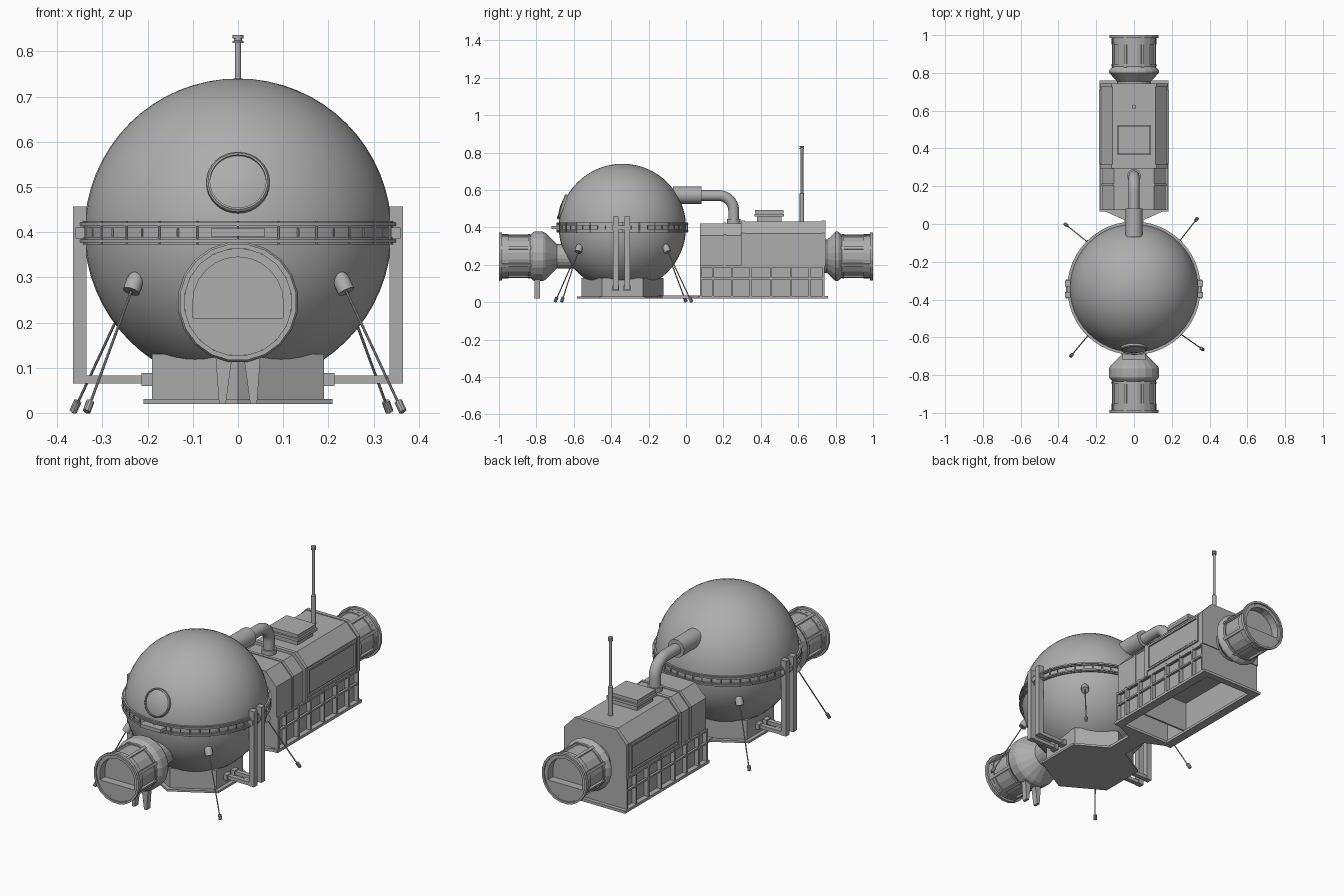
import bpy, bmesh, math
from mathutils import Vector, Matrix

if "Cube" in bpy.data.objects:
    bpy.data.objects.remove(bpy.data.objects["Cube"])

grey = bpy.data.materials.new("hull grey")
grey.diffuse_color = (0.42, 0.42, 0.42, 1)
grey.use_nodes = True
grey.node_tree.nodes["Principled BSDF"].inputs["Base Color"].default_value = grey.diffuse_color
V = Vector
CY, CZ, R = -0.34, 0.40, 0.34          # sphere centre and radius
TZ = 0.245                              # docking port axis height


def finish(name, bm, smooth=False):
    bmesh.ops.recalc_face_normals(bm, faces=bm.faces)
    me = bpy.data.meshes.new(name)
    bm.to_mesh(me)
    bm.free()
    me.materials.append(grey)
    ob = bpy.data.objects.new(name, me)
    bpy.context.collection.objects.link(ob)
    if smooth:
        bpy.context.view_layer.objects.active = ob
        ob.select_set(True)
        bpy.ops.object.shade_smooth_by_angle(angle=math.radians(35))
        ob.select_set(False)
    return ob


def add_box(bm, x0, x1, y0, y1, z0, z1):
    m = Matrix.Translation(((x0 + x1) / 2, (y0 + y1) / 2, (z0 + z1) / 2))
    bmesh.ops.create_cube(bm, size=1, matrix=m @ Matrix.Diagonal((x1 - x0, y1 - y0, z1 - z0, 1)))


def boxes(name, items):
    bm = bmesh.new()
    for b in items:
        add_box(bm, *b)
    return finish(name, bm)


def mirrored(items):
    return [b for x0, x1, *r in items for b in ((x0, x1, *r), (-x1, -x0, *r))]


def lathe(name, profile, origin, axis=(0, 0, 1), seg=32, smooth=True, phase=0.0):
    """Revolve (radius, distance) points about an axis; closes at zero radius."""
    bm = bmesh.new()
    m = Matrix.Translation(origin) @ V(axis).to_track_quat('Z', 'Y').to_matrix().to_4x4()
    rings = []
    for r, h in profile:
        if r == 0:
            rings.append([bm.verts.new(m @ V((0, 0, h)))])
        else:
            rings.append([bm.verts.new(m @ V((r * math.cos(a), r * math.sin(a), h)))
                          for a in (phase + 2 * math.pi * i / seg for i in range(seg))])
    for a, b in zip(rings, rings[1:]):
        for i in range(seg):
            j = (i + 1) % seg
            f = [a[i % len(a)], a[j % len(a)], b[j % len(b)], b[i % len(b)]]
            f = list(dict.fromkeys(f))
            if len(f) > 2:
                bm.faces.new(f)
    return finish(name, bm, smooth)


def rod(name, p, q, r, seg=12):
    p, q = V(p), V(q)
    L = (q - p).length
    return lathe(name, [(0, 0), (r, 0), (r, L), (0, L)], p, q - p, seg)


def prism(name, pts, axis, a, b):
    """Extrude a 2D outline along y (points are x,z) or z (points are x,y)."""
    bm = bmesh.new()
    put = (lambda u, v, t: (u, t, v)) if axis == 'y' else (lambda u, v, t: (u, v, t))
    lo = [bm.verts.new(put(u, v, a)) for u, v in pts]
    hi = [bm.verts.new(put(u, v, b)) for u, v in pts]
    bm.faces.new(lo)
    bm.faces.new(hi)
    for i in range(len(pts)):
        j = (i + 1) % len(pts)
        bm.faces.new((lo[i], lo[j], hi[j], hi[i]))
    return finish(name, bm)


# Spherical habitat with paired flanges round the middle
bm = bmesh.new()
bmesh.ops.create_uvsphere(bm, u_segments=48, v_segments=32, radius=R,
                          matrix=Matrix.Translation((0, CY, CZ)))
finish("sphere_hull", bm, True)
for n, z in (("lower_flange", 0.373), ("upper_flange", 0.41)):
    lathe(n, [(0.33, z), (0.347, z), (0.347, z + 0.004), (0.353, z + 0.004), (0.353, z + 0.011),
              (0.347, z + 0.011), (0.347, z + 0.015), (0.33, z + 0.015)], (0, CY, 0), seg=48)
bm = bmesh.new()
for i in range(48):
    a = 2 * math.pi * i / 48
    bmesh.ops.create_cone(bm, cap_ends=True, segments=6, radius1=0.003, radius2=0.003, depth=0.058,
                          matrix=Matrix.Translation((0.349 * math.cos(a), CY + 0.349 * math.sin(a), 0.399))
                          @ Matrix.Diagonal((1, 1, 0.3 if i % 2 else 0.9, 1)))
finish("flange_bolts", bm)
boxes("front_latch", [(-0.06, 0.06, -0.72, -0.66, 0.39, 0.408)])

# Porthole
d = V((0, -math.cos(0.33), math.sin(0.33)))
lathe("porthole", [(0.07, 0.315), (0.07, 0.343), (0.066, 0.348), (0.062, 0.348), (0.062, 0.341),
                   (0.035, 0.349), (0, 0.352)], V((0, CY, CZ)), d)

# Hexagonal pedestal, points facing front and back
def hexagon(r):
    return [(r * math.sin(k * math.pi / 3), CY + r * math.cos(k * math.pi / 3)) for k in range(6)]
prism("pedestal", hexagon(0.22), 'z', 0.03, 0.13)
prism("pedestal_plate", hexagon(0.242), 'z', 0.02, 0.031)
prism("walkway", [(-0.05, -0.15), (0.05, -0.15), (0.05, 0.02), (0.17, 0.075), (-0.17, 0.075), (-0.05, 0.02)],
      'z', 0.02, 0.035)

# Side frames: two posts each side, tied to the pedestal
frame = []
for y in (-0.375, -0.315):
    frame += [(0.335, 0.365, y - 0.015, y + 0.015, 0.065, 0.457),
              (0.19, 0.365, y - 0.012, y + 0.012, 0.065, 0.083),
              (0.185, 0.213, y - 0.018, y + 0.018, 0.06, 0.088)]
frame += [(0.335, 0.36, -0.395, -0.295, 0.386, 0.41)]
boxes("side_frames", mirrored(frame))

# Guy wires with sphere sockets and ground anchors
for i, (x, y) in enumerate(((-0.365, 0.0), (0.335, 0.03), (-0.335, -0.70), (0.365, -0.665))):
    top = V((math.copysign(0.223, x), CY + math.copysign(0.226, y - CY), 0.305))
    foot = V((x, y, 0.0))
    u = (foot - top).normalized()
    rod(f"wire_{i}", top, foot, 0.003, 8)
    rod(f"anchor_{i}", foot - u * 0.026 + V((0, 0, 0.003)), foot + V((0, 0, 0.003)), 0.009, 10)
    lathe(f"socket_{i}", [(0, -0.008), (0.01, -0.005), (0.017, 0.005), (0.019, 0.014), (0.019, 0.042), (0, 0.042)],
          top, u, 16)

# Docking ports: flanged drum, shoulder, cone, ribs, arched doorway
def port(side, sign, neck):
    o, ax = (0, sign, TZ), (0, -sign, 0)
    lathe(side + "_port", [(0, 0.05), (0.119, 0.05), (0.119, 0), (0.13, 0), (0.13, 0.015), (0.114, 0.017),
                           (0.114, 0.165), (0.13, 0.182)] + neck, o, ax, 20, False, math.pi / 20)
    bm = bmesh.new()
    for k in range(8):
        m = (Matrix.Translation((0, sign * 0.91, TZ)) @ Matrix.Rotation((k + 0.5) * math.pi / 4, 4, 'Y')
             @ Matrix.Translation((0, 0, 0.115)) @ Matrix.Diagonal((0.014, 0.165, 0.016, 1)))
        bmesh.ops.create_cube(bm, size=1, matrix=m)
    finish(side + "_port_ribs", bm)
    for k in (0.972, 0.84):
        lathe(side + "_port_band", [(0.11, 0), (0.12, 0), (0.12, 0.012), (0.11, 0.012)],
              (0, sign * k - 0.006, TZ), (0, 1, 0), 20, False, math.pi / 20)
    # floor panel below the doorway and arch frame round it
    a0 = math.asin(0.035 / 0.119)
    arc = [math.pi + a0 + (math.pi - 2 * a0) * i / 12 for i in range(13)]
    prism(side + "_port_sill", [(0.119 * math.cos(a), TZ + 0.119 * math.sin(a)) for a in arc],
          'y', sign * 0.95, sign * 0.992)
    outer = [(0.119 * math.cos(math.pi * i / 12), TZ + 0.119 * math.sin(math.pi * i / 12)) for i in range(13)]
    inner = [(0.1 * math.cos(math.pi * i / 12), TZ + 0.1 * math.sin(math.pi * i / 12)) for i in range(13)]
    prism(side + "_port_arch", [(0.114, 0.21)] + outer + [(-0.114, 0.21), (-0.1, 0.21)] + inner[::-1]
          + [(0.1, 0.21)], 'y', sign * 0.95, sign * 0.992)

port("front", -1, [(0.134, 0.19), (0.134, 0.235), (0.126, 0.25), (0.066, 0.31), (0.066, 0.42)])
port("back", 1, [(0.134, 0.19), (0.134, 0.2), (0.09, 0.245), (0.09, 0.28)])

# Tapered legs under the front port
for s in (-1, 1):
    prism("port_leg", [(s * 0.012, 0.13), (s * 0.05, 0.13), (s * 0.042, 0.02), (s * 0.027, 0.02)],
          'y', -0.81, -0.78)

# Rear module upper body with chamfered roof
def shell(w, top, z0=0.19):
    return [(-w, z0), (w, z0), (w, top - 0.065), (w - 0.062, top), (-w + 0.062, top), (-w, top - 0.065)]
prism("module_front", shell(0.168, 0.422), 'y', 0.075, 0.30)
prism("module_seam", shell(0.172, 0.426), 'y', 0.20, 0.215)
prism("module_main", shell(0.176, 0.432), 'y', 0.295, 0.74)
prism("module_front_rim", shell(0.18, 0.436), 'y', 0.295, 0.315)
prism("module_back_rim", shell(0.18, 0.436), 'y', 0.725, 0.745)

# Framed side panels
y0, y1, z0, z1, t = 0.32, 0.71, 0.215, 0.36, 0.01
boxes("side_panels", mirrored([
    (0.17, 0.18, y0 + 0.015, y1 - 0.015, z0 + 0.015, z1 - 0.015),
    (0.17, 0.184, y0, y1, z0, z0 + t), (0.17, 0.184, y0, y1, z1 - t, z1),
    (0.17, 0.184, y0, y0 + t, z0, z1), (0.17, 0.184, y1 - t, y1, z0, z1)]))

# Open-bottomed skirt with railing lattice
boxes("skirt_walls", mirrored([(0.145, 0.155, 0.08, 0.735, 0.03, 0.2)]) + [
    (-0.155, 0.155, 0.075, 0.085, 0.03, 0.2), (-0.155, 0.155, 0.73, 0.74, 0.03, 0.2),
    (-0.155, 0.155, 0.22, 0.23, 0.03, 0.2)])
boxes("base_rim", mirrored([(0.135, 0.182, 0.065, 0.76, 0.02, 0.034)]) + [
    (-0.182, 0.182, 0.065, 0.09, 0.02, 0.034), (-0.182, 0.182, 0.725, 0.76, 0.02, 0.034)])
rails = [(0.15, 0.178, y - 0.005, y + 0.005, 0.03, 0.2)
         for y in (0.08, 0.145, 0.245, 0.345, 0.455, 0.56, 0.66, 0.735)]
rails += [(0.165, 0.177, 0.075, 0.74, z, z + 0.009) for z in (0.122, 0.186)]
boxes("skirt_railing", mirrored(rails))

# Roof hatch and antenna
boxes("roof_hatch", [(-0.075, 0.075, 0.38, 0.51, 0.42, 0.458), (-0.09, 0.09, 0.365, 0.525, 0.458, 0.472),
                     (-0.085, 0.085, 0.37, 0.52, 0.475, 0.492), (-0.08, 0.08, 0.375, 0.515, 0.465, 0.48)])
lathe("antenna", [(0.012, 0.42), (0.012, 0.58), (0.007, 0.585), (0.007, 0.818), (0.012, 0.818), (0.012, 0.823),
                  (0.009, 0.824), (0.009, 0.828), (0.012, 0.829), (0.012, 0.836), (0, 0.836)], (0, 0.62, 0), seg=12)

# Air duct from sphere to module roof
rod("duct_sleeve", (0, -0.07, 0.572), (0, 0.083, 0.572), 0.046, 24)
cu = bpy.data.curves.new("duct", 'CURVE')
cu.dimensions, cu.bevel_depth, cu.bevel_resolution, cu.use_fill_caps = '3D', 0.029, 4, True
path = [(0, 0.05, 0.57)] + [(0, 0.175 + 0.08 * math.sin(a), 0.49 + 0.08 * math.cos(a))
                            for a in (math.pi / 16 * i for i in range(9))] + [(0, 0.255, 0.42)]
sp = cu.splines.new('POLY')
sp.points.add(len(path) - 1)
for p, c in zip(sp.points, path):
    p.co = (*c, 1)
sp.use_smooth = True
cu.materials.append(grey)
bpy.context.collection.objects.link(bpy.data.objects.new("duct", cu))
rod("duct_collar", (0, 0.255, 0.42), (0, 0.255, 0.445), 0.036, 20)
